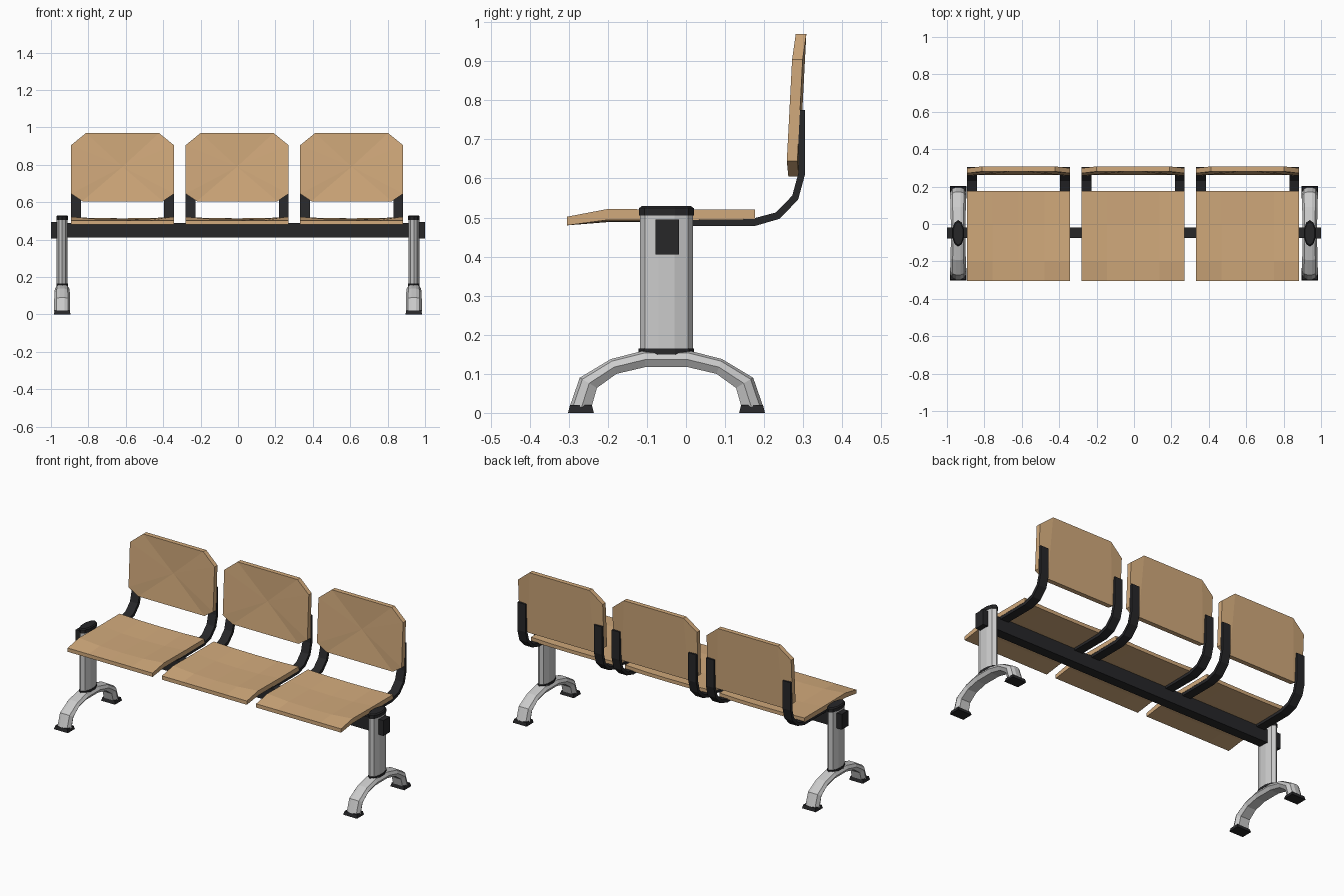
import bpy, math

if "Cube" in bpy.data.objects:
    bpy.data.objects.remove(bpy.data.objects["Cube"])


def material(name, rgb):
    m = bpy.data.materials.new(name)
    m.diffuse_color = (*rgb, 1)
    m.use_nodes = True
    m.node_tree.nodes["Principled BSDF"].inputs["Base Color"].default_value = m.diffuse_color
    return m


wood = material("wood", (0.64, 0.40, 0.20))
black = material("black", (0.02, 0.02, 0.022))
metal = material("metal", (0.55, 0.55, 0.55))


def add(name, verts, faces, mat):
    me = bpy.data.meshes.new(name)
    me.from_pydata(verts, [], faces)
    me.materials.append(mat)
    ob = bpy.data.objects.new(name, me)
    bpy.context.collection.objects.link(ob)
    bpy.context.view_layer.objects.active = ob
    bpy.ops.object.mode_set(mode='EDIT')
    bpy.ops.mesh.select_all(action='SELECT')
    bpy.ops.mesh.normals_make_consistent(inside=False)
    bpy.ops.object.mode_set(mode='OBJECT')
    return ob


def loft(name, rings, mat):
    # skin equal-sized closed rings and cap both ends
    n = len(rings[0])
    faces = [(r * n + i, r * n + (i + 1) % n, (r + 1) * n + (i + 1) % n, (r + 1) * n + i)
             for r in range(len(rings) - 1) for i in range(n)]
    faces += [tuple(range(n)), tuple(range((len(rings) - 1) * n, len(rings) * n))]
    return add(name, [v for ring in rings for v in ring], faces, mat)


def box(name, x0, x1, y0, y1, z0, z1, mat, taper=0.0):
    def ring(z, t):
        return [(x0 + t, y0 + t, z), (x1 - t, y0 + t, z), (x1 - t, y1 - t, z), (x0 + t, y1 - t, z)]
    return loft(name, [ring(z0, 0), ring(z1, taper)], mat)


def oval(cx, cy, rx, ry, z, n=10):
    return [(cx + rx * math.cos(2 * math.pi * (i + .5) / n),
             cy + ry * math.sin(2 * math.pi * (i + .5) / n) / math.cos(math.pi / n * (n % 4 == 0)), z)
            for i in range(n)]


def seat(cx):
    # dished panel: each cross-section is a bent strip, rows run front to back
    rows = [(-.305, .502, .480, 0), (-.20, .522, .494, .014),
            (0, .520, .494, .014), (.177, .520, .496, .006)]
    xs = [(-.276, 0), (-.14, .8), (0, 1), (.14, .8), (.276, 0)]
    rings = []
    for y, top, bot, sag in rows:
        rings.append([(cx + x, y, top - sag * s) for x, s in xs]
                     + [(cx + x, y, bot - sag * .4 * s) for x, s in reversed(xs)])
    loft("seat", rings, wood)


def backrest(cx):
    # chamfered outline, leaning, with side strips bent forward and a hollow front
    half = [(.195, .97), (.275, .905), (.275, .645), (.215, .605)]
    outline = half + [(-x, z) for x, z in reversed(half)]

    def back_y(x, z):
        return .289 + (z - .605) * .052 - (.006 if abs(x) > .25 else 0)
    front = [(cx + x, back_y(x, z) - .027, z) for x, z in outline]
    back = [(cx + x, back_y(x, z), z) for x, z in outline]
    n = len(outline)
    verts = front + back + [(cx, back_y(0, .79) - .017, .79)]
    faces = [(i, (i + 1) % n, n + (i + 1) % n, n + i) for i in range(n)]
    faces += [(i, (i + 1) % n, 2 * n) for i in range(n)]
    b = [n + i for i in range(n)]
    faces += [(b[0], b[1], b[2], b[3]), (b[4], b[5], b[6], b[7]), (b[0], b[3], b[4], b[7])]
    add("backrest", verts, faces, wood)


def bracket(cx):
    # flat bent bar from under the seat up behind the backrest
    outer = [(-.06, .478), (.175, .478), (.24, .497), (.287, .546), (.305, .612), (.305, .775)]
    inner = [(-.06, .496), (.17, .497), (.23, .513), (.272, .556), (.288, .615), (.289, .775)]
    w = .026
    loft("seat_bracket", [[(cx - w, *o), (cx + w, *o), (cx + w, *i), (cx - w, *i)]
                          for o, i in zip(outer, inner)], black)


for k in (-1, 0, 1):
    c = -.005 + .6125 * k
    seat(c)
    backrest(c)
    for s in (-1, 1):
        bracket(c + s * .249)

# long beam
box("beam", -.97, .97, -.075, -.018, .41, .488, black)


def leg(s):
    cx, cy = s * .94, -.05
    # oval post with dark cap and collar
    loft("leg_post", [oval(cx, cy, .031, .068, z) for z in (.155, .512)], metal)
    loft("post_cap", [oval(cx, cy, .033, .070, .505), oval(cx, cy, .033, .070, .524),
                      oval(cx, cy, .027, .062, .53)], black)
    loft("post_collar", [oval(cx, cy, .033, .071, z) for z in (.150, .165)], black)
    # beam end plug
    lo, hi = sorted((s * .955, s * 1.0))
    box("beam_end_plug", lo, hi, -.078, -.018, .405, .495, black)
    # arched foot, outer and inner outline mirrored about the post
    half_out = [(.248, .015), (.222, .09), (.142, .138), (.055, .160)]
    half_in = [(.192, .015), (.178, .064), (.128, .100), (.055, .117)]
    section = [(0, -.7), (0, .7), (.45, 1), (.85, .72), (1, .3), (1, -.3), (.85, -.72), (.45, -1)]
    pairs = list(zip(half_out, half_in))
    path = [((-o[0], o[1]), (-i[0], i[1])) for o, i in pairs] + pairs[::-1]
    rings = []
    for o, i in path:
        w = .043 - .05 * max(0, o[1] - .09)
        rings.append([(cx + u * w, cy + i[0] + (o[0] - i[0]) * t, i[1] + (o[1] - i[1]) * t)
                      for t, u in section])
    loft("arched_foot", rings, metal)
    # floor pads
    for e in (-1, 1):
        y0, y1 = sorted((cy + e * .186, cy + e * .252))
        box("floor_pad", cx - .045, cx + .045, y0, y1, 0, .02, black, .005)


for side in (-1, 1):
    leg(side)
